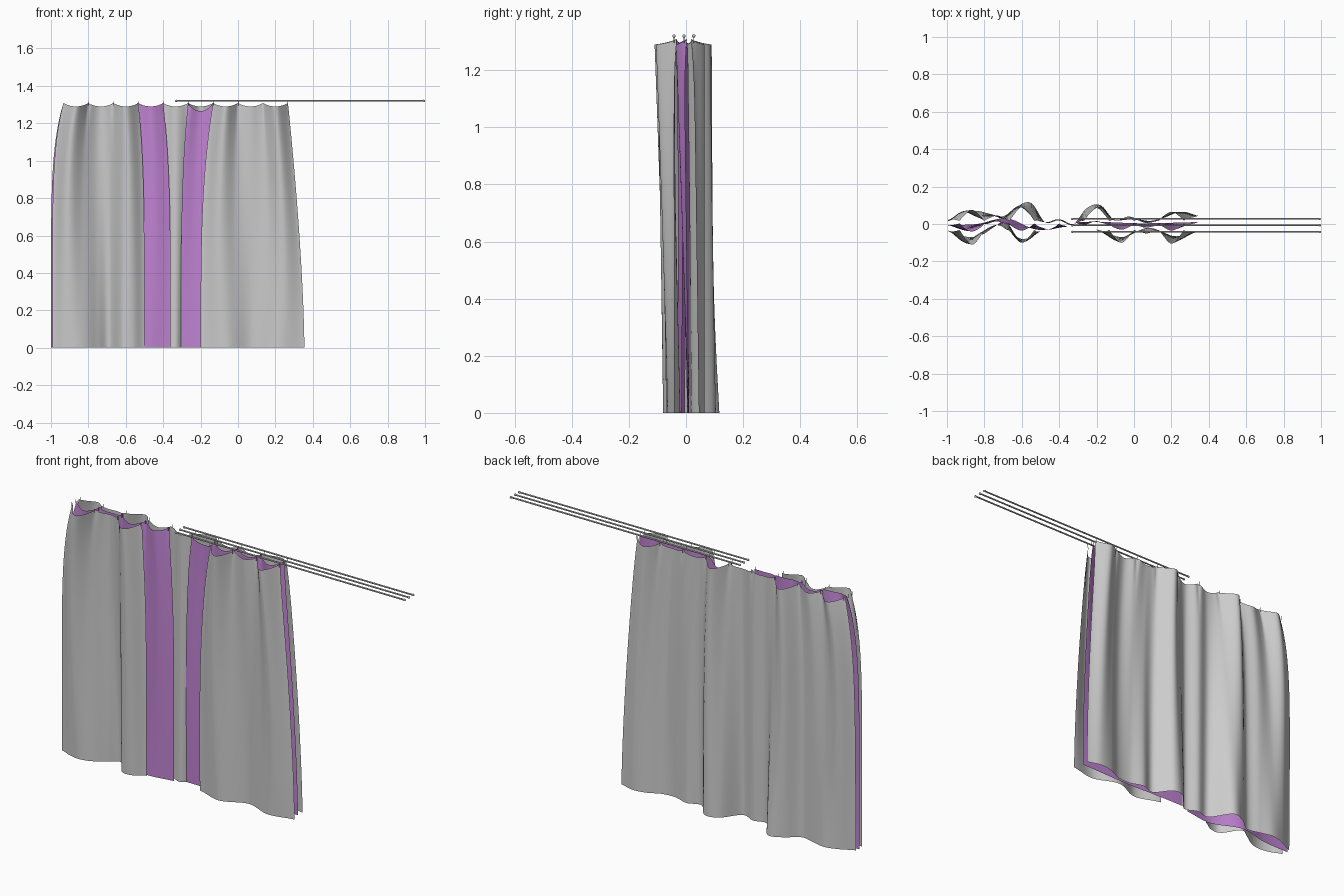
import bpy, bmesh, math
from mathutils import Matrix, Vector

if "Cube" in bpy.data.objects:
    bpy.data.objects.remove(bpy.data.objects["Cube"])


def material(name, rgb):
    m = bpy.data.materials.new(name)
    m.use_nodes = True
    m.diffuse_color = (*rgb, 1)
    m.node_tree.nodes["Principled BSDF"].inputs["Base Color"].default_value = (*rgb, 1)
    return m


GREY = material("grey fabric", (0.6, 0.6, 0.6))
PURPLE = material("purple lining", (0.53, 0.23, 0.65))
METAL = material("light metal", (0.55, 0.55, 0.55))
ROD_Y = {"front": -0.042, "middle": -0.007, "back": 0.027}
TOP, DIP, ROWS, COLS = 1.31, 0.02, 36, 20


def make_object(name, bm, mat):
    mesh = bpy.data.meshes.new(name)
    bm.to_mesh(mesh)
    bm.free()
    mesh.materials.append(mat)
    ob = bpy.data.objects.new(name, mesh)
    bpy.context.collection.objects.link(ob)
    bpy.context.view_layer.objects.active = ob
    ob.select_set(True)
    bpy.ops.object.shade_smooth_by_angle(angle=math.radians(60))
    ob.select_set(False)
    return ob


def spline(values, t):
    """Smooth curve through evenly spaced values, t from 0 to 1."""
    n = len(values) - 1
    i = min(int(t * n), n - 1)
    f = t * n - i
    a, b, c, d = (values[min(max(i + k, 0), n)] for k in (-1, 0, 1, 2))
    return b + 0.5 * f * (c - a + f * (2*a - 5*b + 4*c - d + f * (3*(b - c) + d - a)))


def pleats(rod, bulges):
    """Path that returns to the rod at each hook and bulges between hooks."""
    path = [rod]
    for b in bulges:
        path += [b, rod]
    return path


def curtain(name, layer, mat, hem, head, bulges, folds, first_dip=DIP):
    """Hanging sheet; hem and head are the x ranges at bottom and top,
    bulges the depths between hooks, folds the depths along the hem."""
    spans = len(bulges)
    upper = pleats(ROD_Y[layer], bulges)
    side = 1 if layer == "back" else -1
    cols = spans * COLS
    bm = bmesh.new()
    grid = []
    for r in range(ROWS + 1):
        v = r / ROWS
        line = []
        for c in range(cols + 1):
            u = c / cols
            s = u * spans
            # width narrows towards the hooks, later on the right than on the left
            xb = hem[0] + u * (hem[1] - hem[0])
            xt = head[0] + u * (head[1] - head[0])
            x = xb + (xt - xb) * v ** (2.7 - 3.3 * xb)
            y = spline(folds, u) * (1 - v) + spline(upper, u) * v
            # short pinch pleats below the hooks
            near = s - round(s)
            y -= side * 0.01 * math.exp(-(near / 0.07) ** 2) * v ** 14
            # scalloped upper edge
            depth = first_dip if s < 1 else DIP
            sag = depth * abs(math.sin(math.pi * s)) ** 0.7
            line.append(bm.verts.new((x, y, v * (TOP - sag * v ** 6))))
        grid.append(line)
    for r in range(ROWS):
        for c in range(cols):
            q = [grid[r][c], grid[r][c + 1], grid[r + 1][c + 1], grid[r + 1][c]]
            bm.faces.new(q[::-1] if layer == "back" else q)
    return make_object(name, bm, mat)


# Front drapes
curtain("front_drape_right", "front", GREY, (-0.993, -0.50), (-0.933, -0.533),
        (-0.11, -0.005, -0.10),
        (-0.035, -0.06, -0.07, -0.055, -0.015, 0.015, -0.07, -0.075, -0.04))
curtain("front_drape_left", "front", GREY, (-0.20, 0.355), (-0.133, 0.267),
        (-0.10, -0.05, -0.105), (-0.03, -0.07, -0.02, -0.065, -0.04))
# Lining between the front and back drapes
curtain("lining_right", "middle", PURPLE, (-1.0, -0.36), (-0.933, -0.40),
        (-0.04, 0.014, -0.035, -0.03), (-0.005, 0.0, 0.03, -0.03, -0.015))
curtain("lining_left", "middle", PURPLE, (-0.305, 0.34), (-0.267, 0.267),
        (0.015, -0.03, -0.02, -0.035), (0.012, 0.01, 0.004, 0.006, 0.01), 0.045)
# Back drape
curtain("back_drape", "back", GREY, (-0.995, 0.342), (-0.933, 0.267),
        (0.075, 0.045, 0.09, 0.01, 0.0, 0.085, 0.02, 0.005, 0.065),
        (0.015, 0.05, 0.07, 0.055, 0.042, 0.095, 0.112, 0.01, 0.02, -0.003,
         0.085, 0.1, 0.02, 0.04, 0.018, 0.022, 0.055, 0.065, 0.045))


def cylinder(bm, start, end, radius, sides):
    a, b = Vector(start), Vector(end)
    turn = (b - a).to_track_quat("Z", "Y").to_matrix().to_4x4()
    bmesh.ops.create_cone(bm, cap_ends=True, segments=sides, radius1=radius,
                          radius2=radius, depth=(b - a).length,
                          matrix=Matrix.Translation((a + b) / 2) @ turn)


# Rods with ball ends
for layer, y in ROD_Y.items():
    bm = bmesh.new()
    cylinder(bm, (-0.33, y, 1.32), (0.995, y, 1.32), 0.004, 12)
    for x in (-0.33, 0.994):
        bmesh.ops.create_uvsphere(bm, u_segments=12, v_segments=8, radius=0.006,
                                  matrix=Matrix.Translation((x, y, 1.32)))
    make_object(layer + "_rod", bm, METAL)

# Hooks along the upper edge of each layer
HOOKS = {"front": (0, 1, 2, 3, 6, 7, 8, 9), "middle": range(10), "back": range(10)}
for layer, indices in HOOKS.items():
    bm = bmesh.new()
    for i in indices:
        x = -0.933 + i * 1.2 / 9
        cylinder(bm, (x, ROD_Y[layer], 1.295), (x, ROD_Y[layer], 1.316), 0.0012, 6)
    make_object(layer + "_hooks", bm, METAL)
